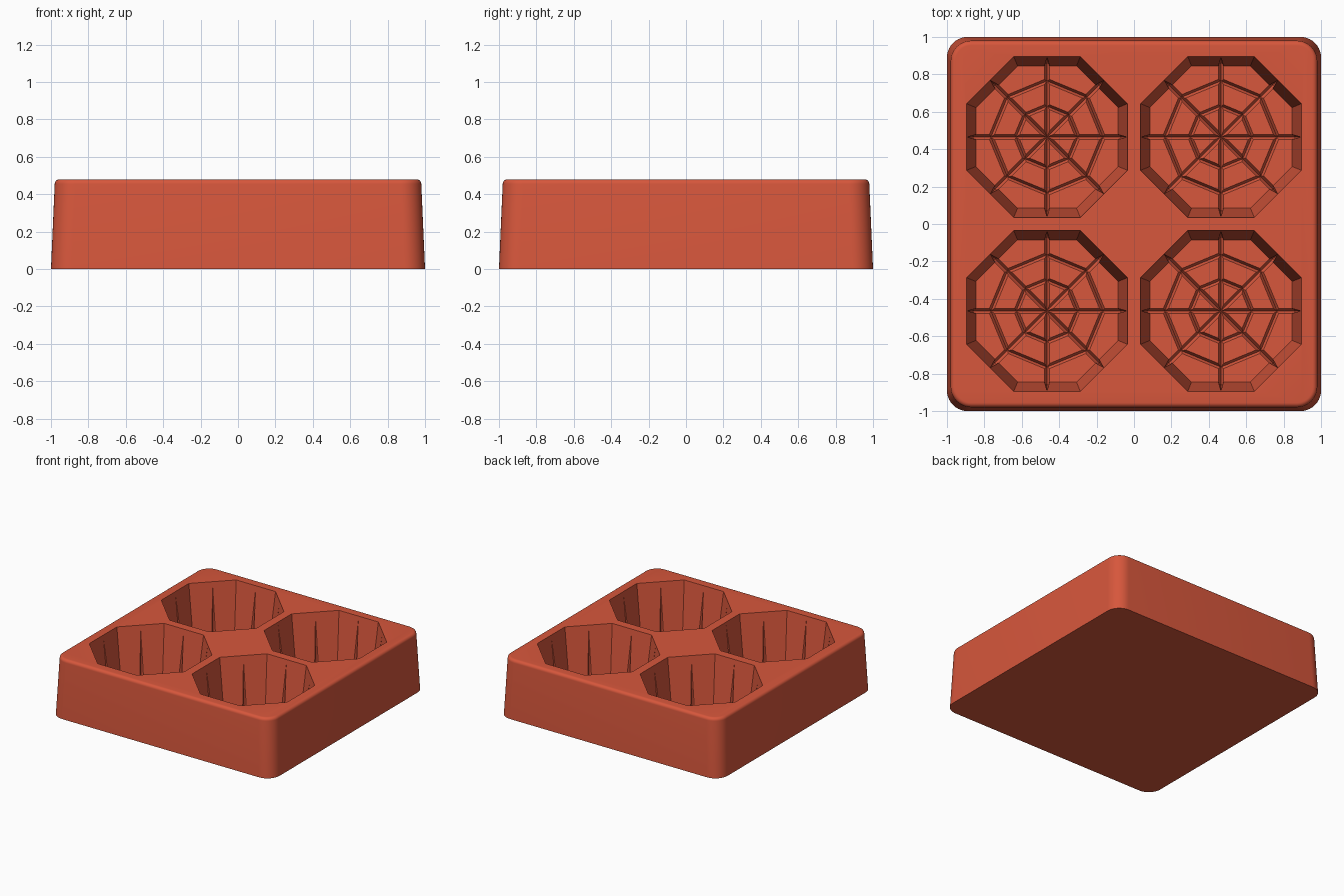
import bpy, bmesh
from math import cos, sin, pi, radians
from mathutils import Matrix, Vector

if "Cube" in bpy.data.objects:
    bpy.data.objects.remove(bpy.data.objects["Cube"], do_unlink=True)

HEIGHT, FLOOR = 0.48, 0.08
RIM, BASE = 0.43, 0.38          # octagon apothems at rim and floor
GROOVE, HALF_W = 0.026, 0.016   # web groove depth and half width
CENTRE = 0.465

red = bpy.data.materials.new("brick red silicone")
red.use_nodes = True
red.diffuse_color = (0.68, 0.095, 0.045, 1)
red.node_tree.nodes["Principled BSDF"].inputs["Base Color"].default_value = red.diffuse_color


def loft(bm, rings):
    """Skin a stack of equal-length rings and cap both ends."""
    loops = [[bm.verts.new(p) for p in ring] for ring in rings]
    for a, b in zip(loops, loops[1:]):
        for i in range(len(a)):
            j = (i + 1) % len(a)
            bm.faces.new((a[i], a[j], b[j], b[i]))
    bm.faces.new(loops[0][::-1])
    bm.faces.new(loops[-1])


def rounded_square(half, radius, z, steps=10):
    pts = []
    for q in range(4):
        mid = Vector((half - radius, half - radius, z))
        mid = Matrix.Rotation(q * pi / 2, 3, 'Z') @ mid
        for k in range(steps + 1):
            a = q * pi / 2 + k * pi / 2 / steps
            pts.append(mid + Vector((radius * cos(a), radius * sin(a), 0)))
    return pts


def octagon(apothem, z, centre):
    r = apothem / cos(pi / 8)
    return [centre + Vector((r * cos(a), r * sin(a), z))
            for a in (pi / 8 + k * pi / 4 for k in range(8))]


def hull(bm, points, matrix):
    verts = [bm.verts.new(matrix @ Vector(p)) for p in points]
    bmesh.ops.convex_hull(bm, input=verts)


def finish(bm, name):
    bmesh.ops.recalc_face_normals(bm, faces=bm.faces)
    mesh = bpy.data.meshes.new(name)
    bm.to_mesh(mesh)
    bm.free()
    mesh.materials.append(red)
    obj = bpy.data.objects.new(name, mesh)
    bpy.context.collection.objects.link(obj)
    return obj


# Tapered tray block with a rounded upper edge
bm = bmesh.new()
edge = 0.025
rings = [rounded_square(1.0, 0.11, 0)]
for k in range(7):
    a = k * pi / 12
    inset = edge * (1 - cos(a))
    rings.append(rounded_square(0.98 - inset, 0.11 - inset, HEIGHT - edge + edge * sin(a)))
loft(bm, rings)
tray = finish(bm, "mould_tray")

# Octagonal cavities
cavity = bmesh.new()
web = bmesh.new()
slope = (RIM - BASE) / (HEIGHT - FLOOR)
for sx in (-1, 1):
    for sy in (-1, 1):
        centre = Vector((sx * CENTRE, sy * CENTRE, 0))
        loft(cavity, [octagon(BASE, FLOOR, centre),
                      octagon(RIM + slope * 0.1, HEIGHT + 0.1, centre)])
        # Web grooves: spokes that run up the walls, and two rings
        for k in range(8):
            turn = Matrix.Translation(centre) @ Matrix.Rotation(k * pi / 4, 4, 'Z')
            low, high = FLOOR - GROOVE, FLOOR + 0.004
            hull(web, [(-0.01, 0, low), (BASE + 0.022, 0, low), (RIM - 0.003, 0, HEIGHT - 0.02),
                       (-0.01, HALF_W, high), (-0.01, -HALF_W, high),
                       (BASE - 0.004, HALF_W, high), (BASE - 0.004, -HALF_W, high)], turn)
            for radius in (0.165, 0.30):
                chord = turn @ Matrix.Rotation(pi / 8, 4, 'Z')
                mid, half = radius * cos(pi / 8), radius * sin(pi / 8) + 0.002
                hull(web, [p for s in (-half, half) for p in
                           ((mid, s, low + 0.003), (mid - HALF_W, s, high + 0.002),
                            (mid + HALF_W, s, high + 0.002))], chord)

cutters = [finish(cavity, "cavity_cutter"), finish(web, "web_cutter")]
for cutter in cutters:
    cutter.hide_render = True
    mod = tray.modifiers.new(cutter.name, 'BOOLEAN')
    mod.operation = 'DIFFERENCE'
    mod.solver = 'EXACT'
    mod.use_self = cutter.name == "web_cutter"
    mod.object = cutter

# Apply the cuts, drop the cutters and shade
bpy.ops.object.select_all(action='DESELECT')
tray.select_set(True)
bpy.context.view_layer.objects.active = tray
for cutter in cutters:
    bpy.ops.object.modifier_apply(modifier=cutter.name)
    bpy.data.objects.remove(cutter, do_unlink=True)
bpy.ops.object.shade_smooth_by_angle(angle=radians(25))
